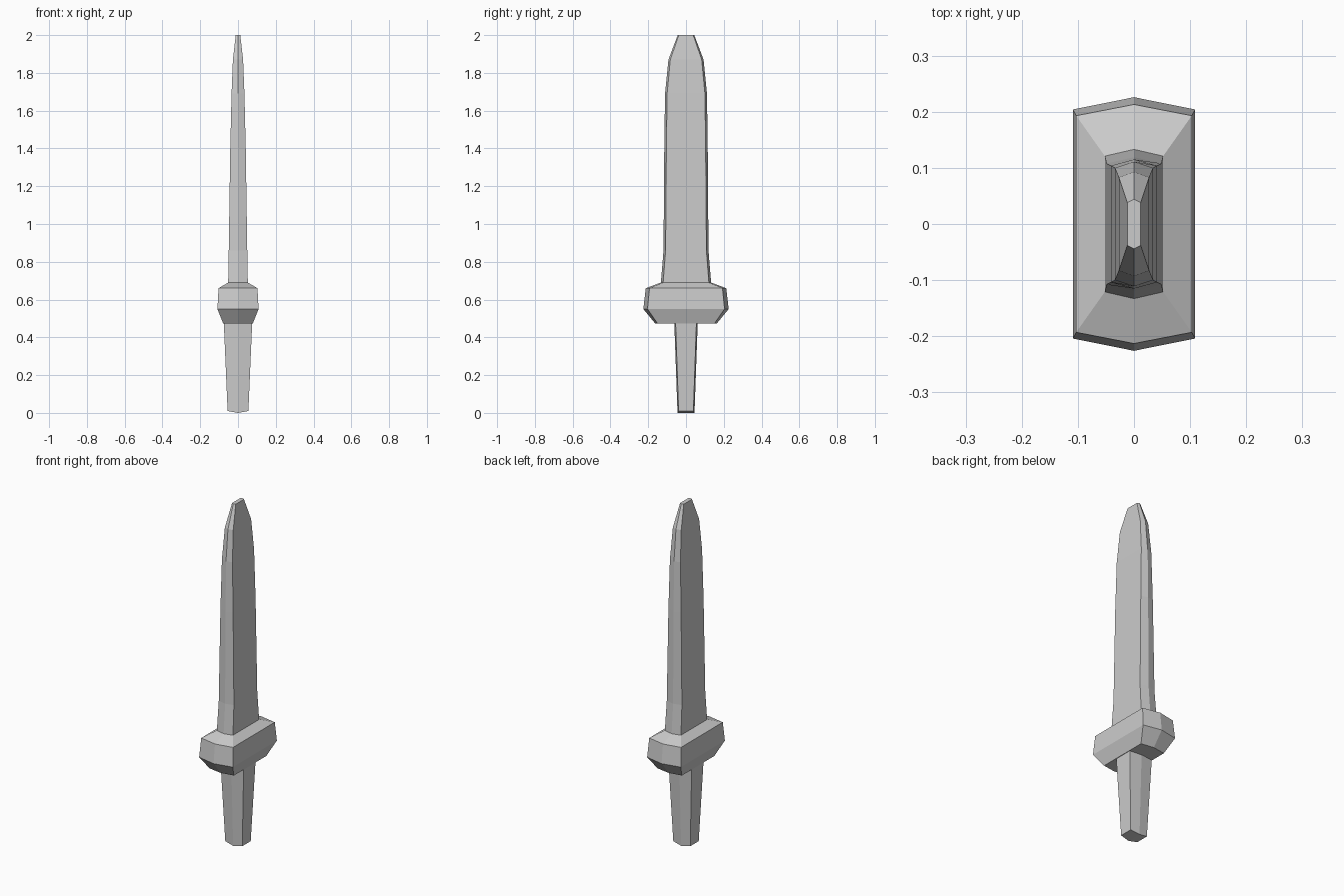
import bpy
import bmesh

old = bpy.data.objects.get("Cube")
if old:
    bpy.data.objects.remove(old, do_unlink=True)

# One plain grey for the whole dagger
GREY = (0.6, 0.6, 0.6, 1.0)
grey = bpy.data.materials.new("plain grey")
grey.use_nodes = True
grey.diffuse_color = GREY
grey.node_tree.nodes["Principled BSDF"].inputs["Base Color"].default_value = GREY


def loft(name, rings):
    """Stack six-sided rings (z, half width, side depth, ridge depth, ridge drop)."""
    bm = bmesh.new()
    loops = []
    for z, w, side, ridge, drop in rings:
        outline = [(w, -side, z), (w, side, z), (0, ridge, z - drop),
                   (-w, side, z), (-w, -side, z), (0, -ridge, z - drop)]
        loops.append([bm.verts.new(p) for p in outline])
    for low, high in zip(loops, loops[1:]):
        for i in range(6):
            j = (i + 1) % 6
            bm.faces.new((low[i], low[j], high[j], high[i]))
    # Each cap is two quads meeting along the centre line
    for loop in (loops[0], loops[-1]):
        a, b, c, d, e, f = loop
        bm.faces.new((a, b, c, f))
        bm.faces.new((c, d, e, f))
    bmesh.ops.recalc_face_normals(bm, faces=bm.faces)
    mesh = bpy.data.meshes.new(name)
    bm.to_mesh(mesh)
    bm.free()
    mesh.materials.append(grey)
    obj = bpy.data.objects.new(name, mesh)
    bpy.context.collection.objects.link(obj)
    return obj


# Tapering blade with a blunt tip
loft("blade", [
    (0.69, 0.052, 0.121, 0.133, 0),
    (0.86, 0.049, 0.108, 0.119, 0),
    (1.40, 0.041, 0.104, 0.115, 0),
    (1.69, 0.034, 0.100, 0.111, 0),
    (1.87, 0.027, 0.083, 0.093, 0),
    (2.00, 0.012, 0.038, 0.044, 0),
])

# Broad bevelled crossguard
loft("crossguard", [
    (0.472, 0.078, 0.150, 0.162, 0),
    (0.55, 0.109, 0.204, 0.226, 0),
    (0.66, 0.103, 0.193, 0.213, 0),
    (0.69, 0.052, 0.121, 0.133, 0),
])

# Grip narrowing towards its foot
loft("grip", [
    (0.01, 0.055, 0.039, 0.045, 0.01),
    (0.475, 0.075, 0.055, 0.062, 0),
])
